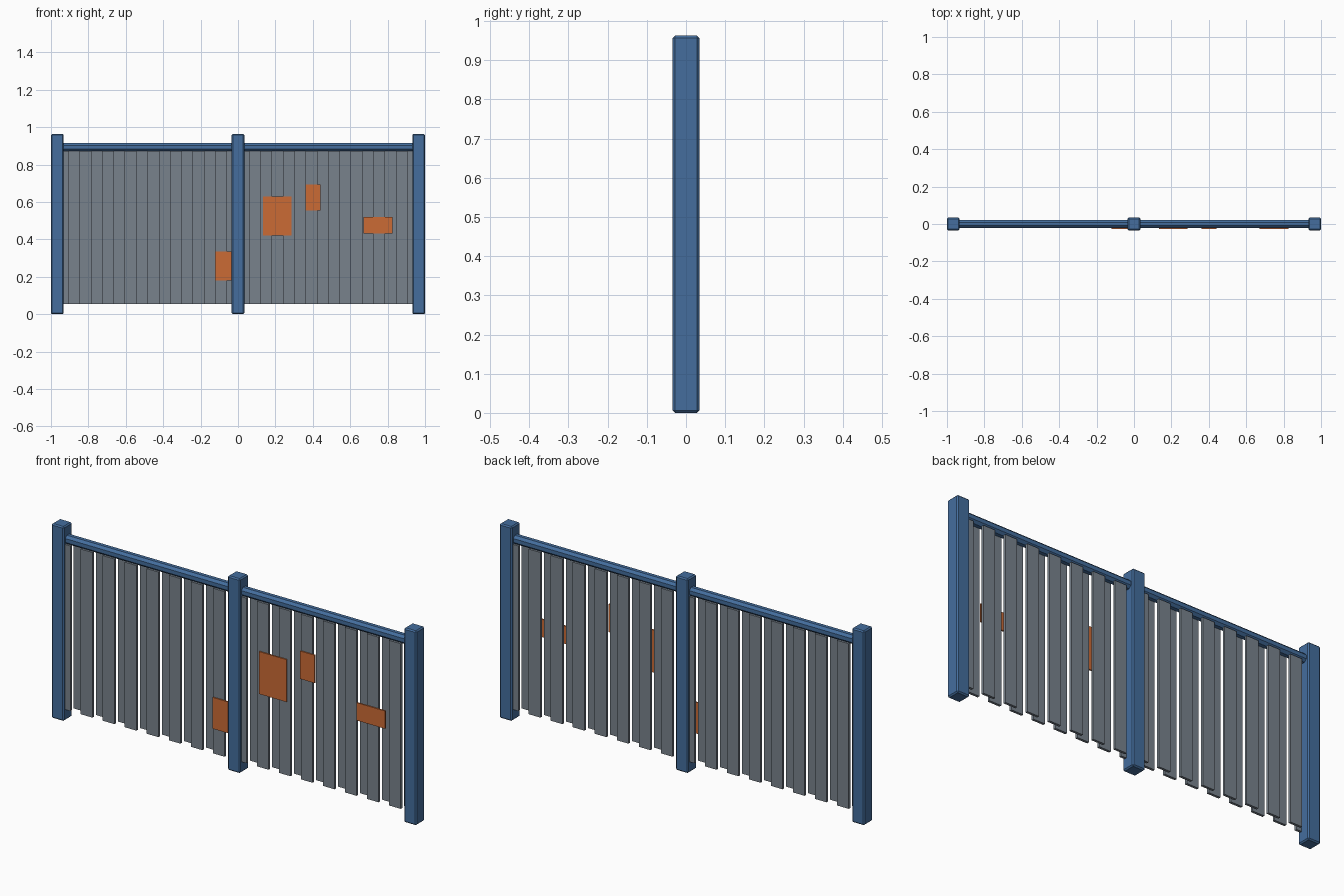
import bpy

cube = bpy.data.objects.get("Cube")
if cube:
    bpy.data.objects.remove(cube, do_unlink=True)


def material(name, color):
    m = bpy.data.materials.new(name)
    m.use_nodes = True
    m.diffuse_color = (*color, 1)
    m.node_tree.nodes["Principled BSDF"].inputs["Base Color"].default_value = (*color, 1)
    return m


blue = material("painted_blue_steel", (0.058, 0.155, 0.34))
grey = material("grey_sheet", (0.19, 0.225, 0.265))
rust = material("orange_rust", (0.60, 0.145, 0.036))


def box(name, x, y, z, mat, bevel=0):
    """Box from (low, high) pairs along each axis."""
    size = [b - a for a, b in (x, y, z)]
    mid = [(a + b) / 2 for a, b in (x, y, z)]
    bpy.ops.mesh.primitive_cube_add(size=1, location=mid)
    ob = bpy.context.object
    ob.name = name
    ob.scale = size
    bpy.ops.object.transform_apply(location=False, rotation=False, scale=True)
    ob.data.materials.append(mat)
    if bevel:
        mod = ob.modifiers.new("Bevel", "BEVEL")
        mod.width = bevel
        mod.segments = 1
    return ob


BAY, HALF_POST = 0.966, 0.034
PITCH = BAY / 16

# Posts
for name, x in (("right_post", -BAY), ("middle_post", 0), ("left_post", BAY)):
    box(name, (x - HALF_POST, x + HALF_POST), (-HALF_POST, HALF_POST), (0, 0.963), blue, 0.006)

# Top rails with chamfered edges
for name, x in (("right_rail", -BAY), ("left_rail", 0)):
    box(name, (x, x + BAY), (-0.021, 0.021), (0.871, 0.914), blue, 0.012)

# Vertical slats, alternating between the front and back layers
for i in range(32):
    x = -BAY + PITCH * (i + 0.5)
    layer, y = ("front", (-0.022, -0.010)) if i % 2 == 0 else ("back", (0.010, 0.022))
    box(f"{layer}_slat_{i // 2 + 1}", (x - 0.032, x + 0.032), y, (0.055, 0.873), grey)

# Patch plates on the front
patches = (
    ((-0.12, -0.03), (0.18, 0.335)),
    ((0.135, 0.285), (0.42, 0.63)),
    ((0.36, 0.44), (0.555, 0.693)),
    ((0.67, 0.825), (0.432, 0.52)),
)
for i, (x, z) in enumerate(patches):
    box(f"patch_plate_{i + 1}", x, (-0.028, -0.021), z, rust)
